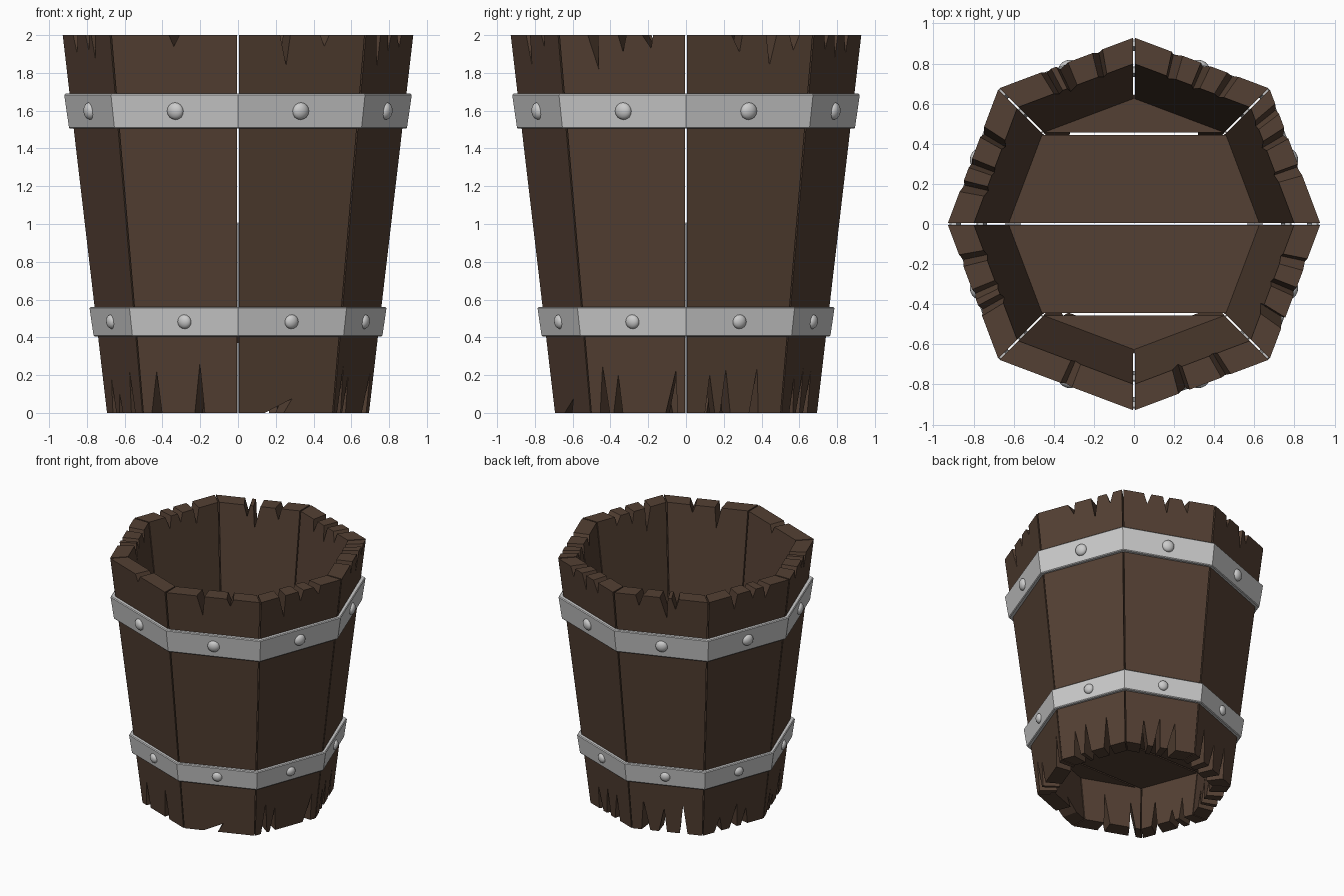
import bpy, bmesh, math, random
from mathutils import Vector, Matrix

if "Cube" in bpy.data.objects:
    bpy.data.objects.remove(bpy.data.objects["Cube"])

random.seed(4)


def material(name, rgb):
    m = bpy.data.materials.new(name)
    m.diffuse_color = (*rgb, 1)
    m.use_nodes = True
    m.node_tree.nodes["Principled BSDF"].inputs["Base Color"].default_value = m.diffuse_color
    return m


WOOD = material("dark brown wood", (0.088, 0.051, 0.033))
METAL = material("light grey metal", (0.60, 0.60, 0.60))


def finish(name, bm, mat):
    bmesh.ops.recalc_face_normals(bm, faces=bm.faces[:])
    me = bpy.data.meshes.new(name)
    bm.to_mesh(me)
    bm.free()
    me.materials.append(mat)
    ob = bpy.data.objects.new(name, me)
    bpy.context.collection.objects.link(ob)
    return ob


def prism(bm, a, b):
    """Closed solid between two matching outlines."""
    va = [bm.verts.new(p) for p in a]
    vb = [bm.verts.new(p) for p in b]
    bm.faces.new(va)
    bm.faces.new(vb[::-1])
    n = len(a)
    for i in range(n):
        j = (i + 1) % n
        bm.faces.new((va[i], vb[i], vb[j], va[j]))


def corner(k, r, z, stretch=1.027):
    """Octagon corner k; the diagonal corners sit slightly further out."""
    a = math.radians(45 * k)
    r *= stretch if k % 2 else 1.0
    return Vector((r * math.cos(a), r * math.sin(a), z))


def outer(z):
    return 0.695 + 0.1175 * z


def inner(z):
    return 0.565 + 0.1175 * z


def on_stave(k, t, z, radius):
    return corner(k, radius(z), z).lerp(corner(k + 1, radius(z), z), t)


# Splits in each stave: (position along the stave, depth)
TOP = [
    [(0.40, 0.09), (0.67, 0.16), (0.85, 0.08)],
    [(0.27, 0.08), (0.47, 0.13), (0.68, 0.10)],
    [(0.27, 0.09), (0.53, 0.17), (0.65, 0.09)],
    [(0.32, 0.12), (0.55, 0.07), (0.72, 0.10)],
    [(0.27, 0.10), (0.52, 0.08), (0.64, 0.13)],
    [(0.50, 0.06)],
    [(0.37, 0.16), (0.68, 0.06)],
    [(0.27, 0.18), (0.50, 0.09), (0.70, 0.07)],
]
BOTTOM = [
    [(0.25, 0.20), (0.41, 0.23), (0.71, 0.24)],
    [(0.27, 0.20), (0.45, 0.24), (0.66, 0.22)],
    [(0.20, 0.25), (0.44, 0.20), (0.73, 0.24)],
    [(0.25, 0.12), (0.50, 0.20), (0.68, 0.14)],
    [(0.22, 0.18), (0.40, 0.10), (0.74, 0.22)],
    [(0.15, 0.22), (0.60, 0.26)],
    [(0.38, 0.075)],
    [(0.15, 0.25), (0.29, 0.20), (0.85, 0.22)],
]


def split_edge(notches, z, sign, width):
    pts = []
    for t, d in notches:
        w = width * random.uniform(0.85, 1.15) / 2
        tip = t + random.uniform(-0.3, 0.8) * w
        if d == 0.075:                       # the long slanted sliver
            w, tip = 0.10, 0.56
        pts += [(t - w, z), (tip, z + sign * d), (t + w, z)]
    return pts


# Staves with split ends
for k in range(8):
    g = 0.008
    outline = [(g, 0)] + split_edge(BOTTOM[k], 0, 1, 0.11) + [(1 - g, 0), (1 - g, 2)]
    outline += split_edge(TOP[k], 2, -1, 0.075)[::-1] + [(g, 2)]
    bm = bmesh.new()
    prism(bm, [on_stave(k, t, z, outer) for t, z in outline],
          [on_stave(k, t, z, inner) for t, z in outline])
    finish(f"stave_{k + 1}", bm, WOOD)

# Floor boards: two wide boards and two triangular end boards
R, D, GAP = 0.645, 0.45, 0.006
for side, label in ((1, "back"), (-1, "front")):
    shapes = {
        "wide": [(-R, GAP), (R, GAP), (D + 0.02, D - GAP), (-D - 0.02, D - GAP)],
        "end": [(-D - 0.02, D + GAP), (D + 0.02, D + GAP), (0, R)],
    }
    for kind, pts in shapes.items():
        bm = bmesh.new()
        prism(bm, [(x, side * y, 0.37) for x, y in pts],
              [(x, side * y, 0.52) for x, y in pts])
        finish(f"floor_board_{kind}_{label}", bm, WOOD)


# Metal hoops: octagonal rings of rectangular section with rivets
def hoop(name, z0, z1, r0, r1, rivet):
    bm = bmesh.new()
    c = 0.006                                # small chamfer on the outer edges
    section = [(outer(z0) - 0.008, z0), (r0 - c, z0), (r0, z0 + c),
               (r1, z1 - c), (r1 - c, z1), (outer(z1) - 0.008, z1)]
    rings = [[bm.verts.new(corner(k, r, z, 1.027 if i in (0, 5) else 1.034))
              for i, (r, z) in enumerate(section)] for k in range(8)]
    n = len(section)
    for k in range(8):
        a, b = rings[k], rings[(k + 1) % 8]
        for i in range(n):
            j = (i + 1) % n
            bm.faces.new((a[i], b[i], b[j], a[j]))
    finish(name, bm, METAL)

    # One domed rivet in the middle of each side
    zm, rm = (z0 + z1) / 2, (r0 + r1) / 2
    bm = bmesh.new()
    for k in range(8):
        p = (corner(k, rm, zm, 1.034) + corner(k + 1, rm, zm, 1.034)) / 2
        out = Vector((p.x, p.y, -0.1)).normalized()
        turn = out.to_track_quat('Z', 'Y').to_matrix().to_4x4()
        m = Matrix.Translation(p) @ turn @ Matrix.Diagonal((1, 1, 0.65, 1))
        bmesh.ops.create_uvsphere(bm, u_segments=16, v_segments=10, radius=rivet, matrix=m)
    for f in bm.faces:
        f.smooth = True
    finish(name + "_rivets", bm, METAL)


hoop("upper_hoop", 1.505, 1.69, 0.895, 0.92, 0.046)
hoop("lower_hoop", 0.405, 0.56, 0.765, 0.786, 0.038)
